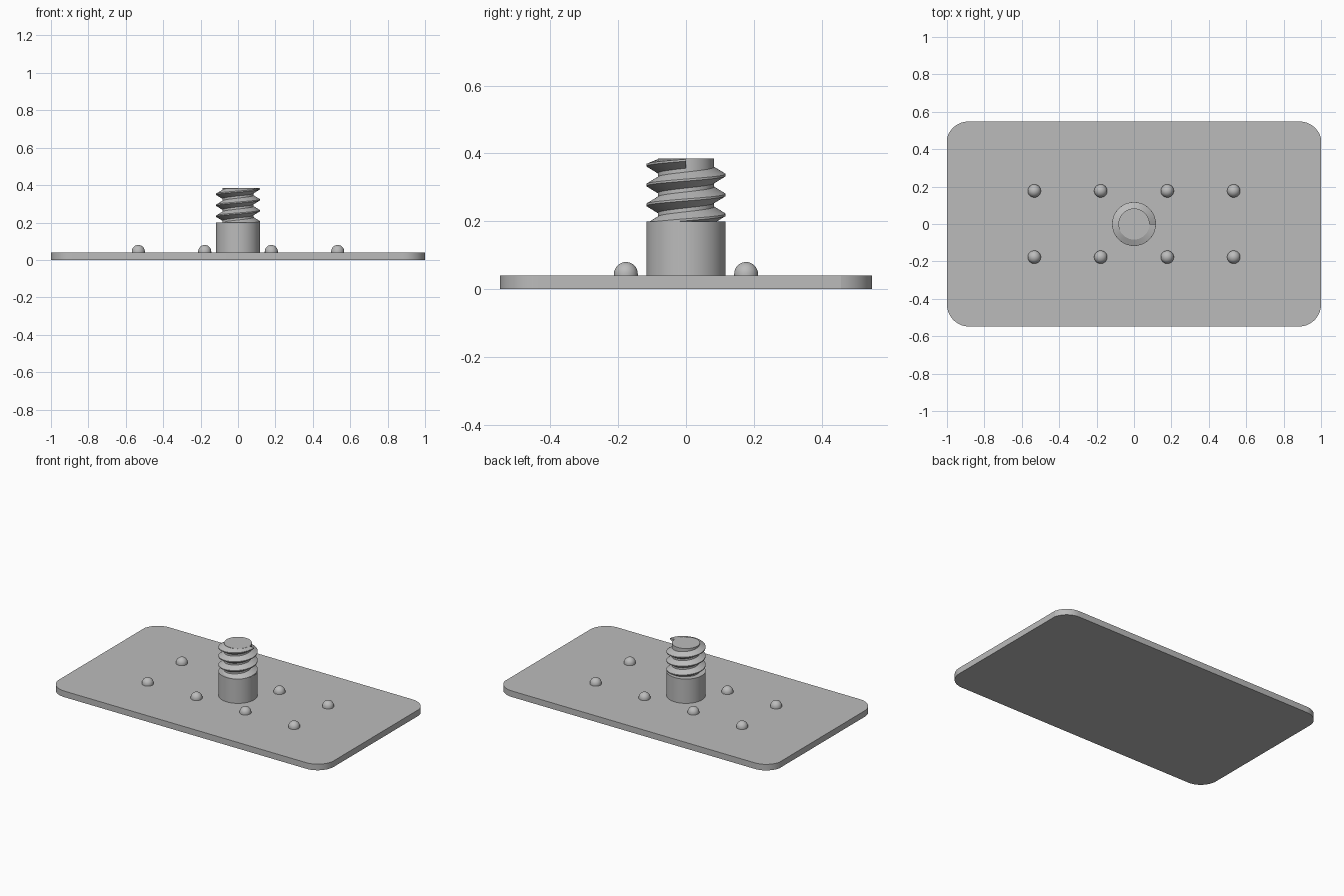
import bpy, bmesh, math

old = bpy.data.objects.get("Cube")
if old:
    bpy.data.objects.remove(old, do_unlink=True)

grey = bpy.data.materials.new("plain_grey")
grey.use_nodes = True
COLOUR = (0.5, 0.5, 0.5, 1)
grey.diffuse_color = COLOUR
grey.node_tree.nodes["Principled BSDF"].inputs["Base Color"].default_value = COLOUR

PLATE_TOP, STUD_TOP = 0.04, 0.385
COLLAR_R, CORE_R = 0.117, 0.083


def finish(name, bm, angle=30):
    """Turn a bmesh into a grey object with smooth shading and sharp edges."""
    bmesh.ops.recalc_face_normals(bm, faces=bm.faces)
    mesh = bpy.data.meshes.new(name)
    bm.to_mesh(mesh)
    bm.free()
    mesh.materials.append(grey)
    obj = bpy.data.objects.new(name, mesh)
    bpy.context.collection.objects.link(obj)
    bpy.ops.object.select_all(action='DESELECT')
    obj.select_set(True)
    bpy.context.view_layer.objects.active = obj
    bpy.ops.object.shade_smooth_by_angle(angle=math.radians(angle))
    return obj


def prism(name, outline, z0, z1, angle=30):
    """Extrude a flat outline from z0 up to z1."""
    bm = bmesh.new()
    face = bm.faces.new([bm.verts.new((x, y, z0)) for x, y in outline])
    ext = bmesh.ops.extrude_face_region(bm, geom=[face])
    top = [v for v in ext["geom"] if isinstance(v, bmesh.types.BMVert)]
    bmesh.ops.translate(bm, verts=top, vec=(0, 0, z1 - z0))
    return finish(name, bm, angle)


def arc(cx, cy, r, a0, a1, n):
    return [(cx + r * math.cos(math.radians(a0 + (a1 - a0) * i / n)),
             cy + r * math.sin(math.radians(a0 + (a1 - a0) * i / n)))
            for i in range(n + 1)]


def circle(r, n=64):
    return arc(0, 0, r, 0, 360, n)[:-1]


# Base plate: rear corner arcs stop short of tangent, leaving a slight crease
HALF_Y, R = 0.548, 0.118
rear_x = 1 - R * math.cos(math.radians(13))
outline = (arc(rear_x, HALF_Y - R, R, 13, 90, 14)
           + arc(-rear_x, HALF_Y - R, R, 90, 167, 14)
           + arc(R - 1, R - HALF_Y, R, 180, 270, 14)
           + arc(1 - R, R - HALF_Y, R, 270, 360, 14))
prism("base_plate", outline, 0, PLATE_TOP, 10)

# Stud: wide collar and narrower threaded core
prism("stud_collar", circle(COLLAR_R), PLATE_TOP, 0.2)
prism("stud_core", circle(CORE_R), 0.2, STUD_TOP)

# Screw thread: V-shaped ridge swept up a right-handed helix
PITCH, END_Z, TURNS, STEPS = 0.0585, 0.38, 3.4, 48
profile = [(CORE_R - 0.004, -0.026), (COLLAR_R, -0.003),
           (COLLAR_R, 0.003), (CORE_R - 0.004, 0.026)]
bm = bmesh.new()
rings = []
count = int(TURNS * STEPS)
for i in range(count + 1):
    turn = (i - count) / STEPS
    a = turn * math.tau
    rings.append([bm.verts.new((r * math.cos(a), r * math.sin(a),
                                min(END_Z + turn * PITCH + dz, STUD_TOP)))
                  for r, dz in profile])
for lo, hi in zip(rings, rings[1:]):
    for k in range(4):
        j = (k + 1) % 4
        bm.faces.new((lo[k], lo[j], hi[j], hi[k]))
bm.faces.new(rings[0])
bm.faces.new(rings[-1])
finish("screw_thread", bm)

# Small domes in two rows of four
BUMP_R = 0.035
for row, y in enumerate((-0.177, 0.177)):
    for col, x in enumerate((-0.533, -0.178, 0.178, 0.533)):
        bm = bmesh.new()
        bmesh.ops.create_uvsphere(bm, u_segments=32, v_segments=16, radius=BUMP_R)
        # Drop the lower half and stretch the rim down to the plate
        bmesh.ops.delete(bm, geom=[v for v in bm.verts if v.co.z < -0.001], context='VERTS')
        rim = [e for e in bm.edges if e.is_boundary]
        ext = bmesh.ops.extrude_edge_only(bm, edges=rim)
        low = [v for v in ext["geom"] if isinstance(v, bmesh.types.BMVert)]
        bmesh.ops.translate(bm, verts=low, vec=(0, 0, -0.006))
        bmesh.ops.translate(bm, verts=bm.verts, vec=(x, y, PLATE_TOP + 0.005))
        finish(f"dome_{row + 1}_{col + 1}", bm)
